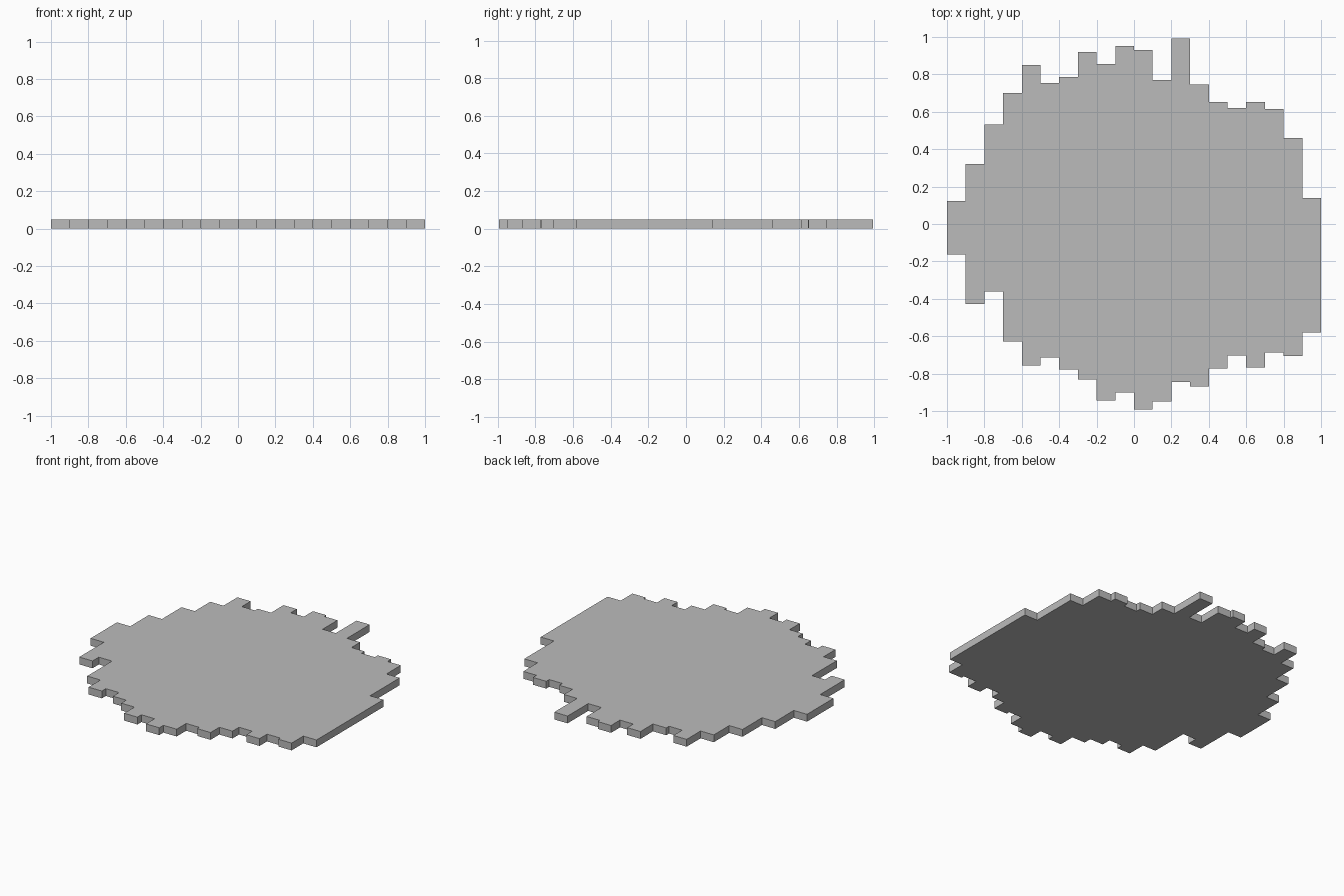
import bpy, bmesh

if "Cube" in bpy.data.objects:
    bpy.data.objects.remove(bpy.data.objects["Cube"])

# Plank ends (y) for 20 strips of width 0.1, left to right
BACK = [0.122, 0.322, 0.533, 0.70, 0.85, 0.755, 0.785, 0.92, 0.855, 0.952,
        0.93, 0.77, 0.993, 0.747, 0.653, 0.62, 0.652, 0.614, 0.46, 0.14]
FRONT = [-0.163, -0.428, -0.36, -0.628, -0.756, -0.713, -0.778, -0.832, -0.943, -0.90,
         -0.993, -0.948, -0.845, -0.868, -0.773, -0.703, -0.767, -0.686, -0.707, -0.581]
WIDTH, THICK = 0.1, 0.05


def steps(ends):
    """Stepped edge running left to right along the strip ends."""
    return [(-1 + WIDTH * (i + k), y) for i, y in enumerate(ends) for k in (0, 1)]


# Stepped outline as one face, extruded into a thin slab
outline = steps(FRONT) + steps(BACK)[::-1]
bm = bmesh.new()
face = bm.faces.new([bm.verts.new((x, y, 0)) for x, y in outline])
top = bmesh.ops.extrude_face_region(bm, geom=[face])["geom"]
bmesh.ops.translate(bm, vec=(0, 0, THICK),
                    verts=[g for g in top if isinstance(g, bmesh.types.BMVert)])
bmesh.ops.recalc_face_normals(bm, faces=bm.faces)

mesh = bpy.data.meshes.new("plank_platform")
bm.to_mesh(mesh)
bm.free()
platform = bpy.data.objects.new("plank_platform", mesh)
bpy.context.collection.objects.link(platform)

# Mid-grey finish
grey = bpy.data.materials.new("mid_grey")
grey.diffuse_color = (0.5, 0.5, 0.5, 1)
grey.use_nodes = True
grey.node_tree.nodes["Principled BSDF"].inputs["Base Color"].default_value = grey.diffuse_color
mesh.materials.append(grey)
